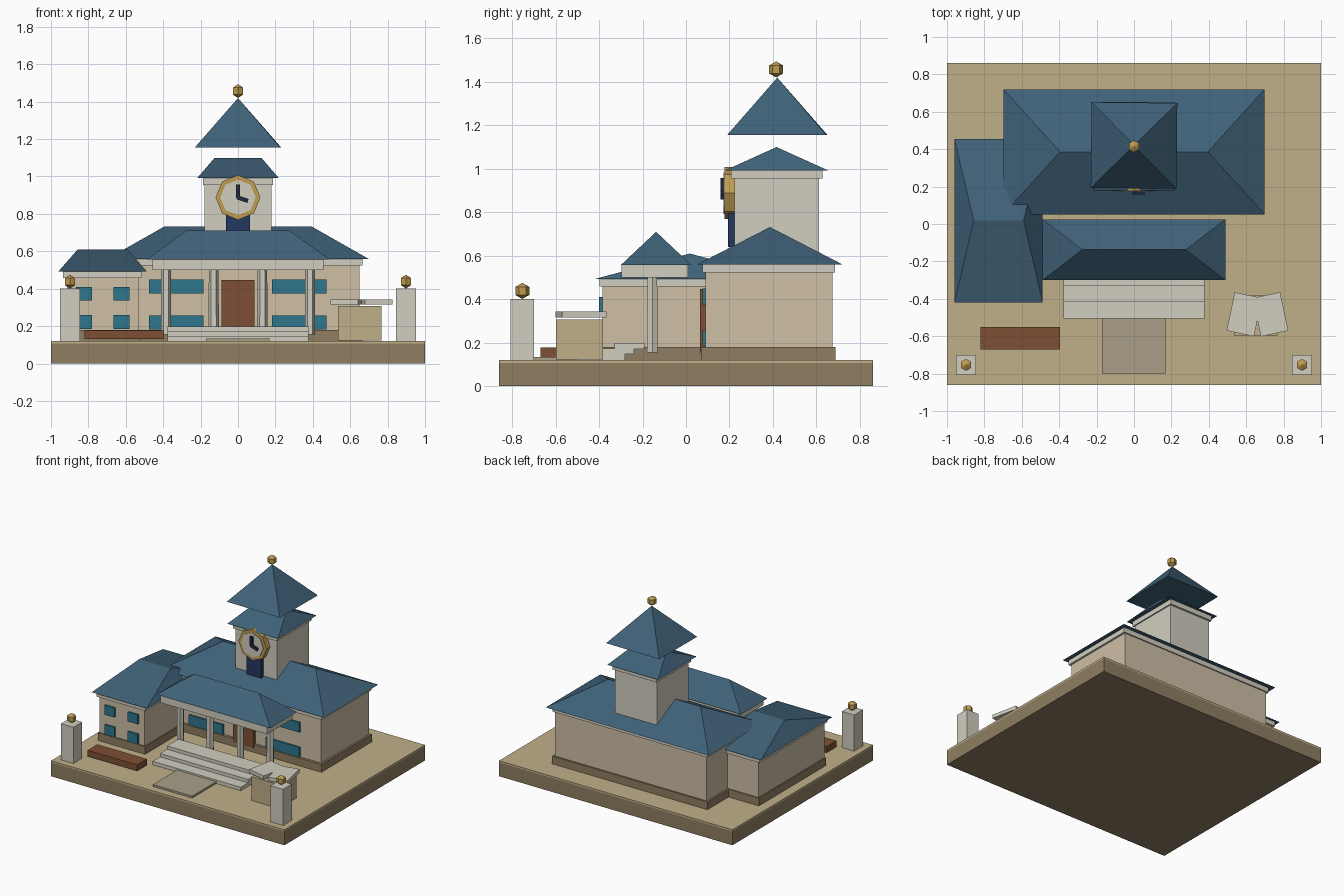
import bpy, bmesh, math
from mathutils import Matrix, Vector

if "Cube" in bpy.data.objects:
    bpy.data.objects.remove(bpy.data.objects["Cube"])


def mat(name, r, g, b):
    m = bpy.data.materials.new(name)
    m.diffuse_color = [*((c / 255) ** 2.2 for c in (r, g, b)), 1]
    m.use_nodes = True
    m.node_tree.nodes["Principled BSDF"].inputs["Base Color"].default_value = m.diffuse_color
    return m


ROOF = mat("slate_blue", 66, 98, 120)
WALL = mat("sand_wall", 205, 190, 165)
CREAM = mat("cream_stone", 208, 205, 190)
BROWN = mat("earth_brown", 142, 125, 98)
TAN = mat("tan_ground", 190, 174, 136)
PATH = mat("path_stone", 168, 158, 135)
WOOD = mat("red_wood", 125, 80, 55)
GLASS = mat("teal_glass", 50, 118, 140)
GOLD = mat("gold", 190, 155, 82)
NAVY = mat("navy", 40, 58, 95)
DARK = mat("dark_hand", 38, 45, 65)


def finish(name, bm, m):
    bmesh.ops.recalc_face_normals(bm, faces=bm.faces[:])
    me = bpy.data.meshes.new(name)
    bm.to_mesh(me)
    bm.free()
    me.materials.append(m)
    ob = bpy.data.objects.new(name, me)
    bpy.context.collection.objects.link(ob)
    return ob


def box(name, x, y, z, m, rot=None):
    """Box from (min, max) ranges, optionally turned about its centre."""
    bm = bmesh.new()
    size = [b - a for a, b in (x, y, z)]
    mid = Vector([(a + b) / 2 for a, b in (x, y, z)])
    bmesh.ops.create_cube(bm, size=1, matrix=Matrix.Translation(mid) @ (rot or Matrix()) @ Matrix.Diagonal((*size, 1)))
    return finish(name, bm, m)


def hip_roof(name, x, y, z, ridge):
    """Hip roof with its ridge along x, halfway across y."""
    bm = bmesh.new()
    ym = (y[0] + y[1]) / 2
    a, b, c, d = [bm.verts.new((px, py, z[0])) for px, py in ((x[0], y[0]), (x[1], y[0]), (x[1], y[1]), (x[0], y[1]))]
    e, f = [bm.verts.new((px, ym, z[1])) for px in ridge]
    for face in ((a, b, f, e), (b, c, f), (c, d, e, f), (d, a, e), (d, c, b, a)):
        bm.faces.new(face)
    return finish(name, bm, ROOF)


def prism(name, loc, r1, r2, depth, sides, m, rot=None):
    bm = bmesh.new()
    bmesh.ops.create_cone(bm, cap_ends=True, segments=sides, radius1=r1, radius2=r2, depth=depth,
                          matrix=Matrix.Translation(loc) @ (rot or Matrix()))
    bmesh.ops.remove_doubles(bm, verts=bm.verts[:], dist=1e-5)
    return finish(name, bm, m)


def finial(name, loc):
    bm = bmesh.new()
    bmesh.ops.create_uvsphere(bm, u_segments=6, v_segments=3, radius=0.037, matrix=Matrix.Translation(loc))
    return finish(name, bm, GOLD)


# Base
box("base", (-1, 1), (-.86, .86), (0, .107), BROWN)
box("ground", (-1, 1), (-.86, .86), (.107, .12), TAN)

# Main hall
box("hall_foundation", (-.665, .665), (.07, .688), (.115, .18), BROWN)
box("hall_walls", (-.65, .65), (.09, .675), (.18, .525), WALL)
box("hall_cornice", (-.665, .665), (.075, .685), (.523, .562), CREAM)
hip_roof("hall_roof", (-.698, .698), (.052, .72), (.56, .732), (-.395, .395))

# Left wing
box("wing_foundation", (-.925, -.52), (-.395, .43), (.115, .18), BROWN)
box("wing_walls", (-.915, -.53), (-.385, .42), (.18, .46), WALL)
box("wing_cornice", (-.935, -.515), (-.398, .435), (.458, .495), CREAM)
hip_roof("wing_roof", (-.96, -.488), (-.42, .455), (.493, .61), (-.857, -.59))

# Windows and door
for z in ((.183, .258), (.375, .45)):
    for x in ((-.475, -.185), (.182, .472)):
        box("hall_window", x, (.075, .095), z, GLASS)
for z in ((.185, .26), (.338, .41)):
    for x in ((-.865, -.78), (-.665, -.58)):
        box("wing_window", x, (-.4, -.38), z, GLASS)
box("door", (-.088, .088), (.065, .095), (.155, .447), WOOD)

# Portico with six-sided columns
box("portico_beam", (-.458, .458), (-.297, .01), (.5, .56), CREAM)
hip_roof("portico_roof", (-.488, .488), (-.3, .025), (.557, .71), (-.277, .277))
for x in (-.385, -.13, .13, .385):
    prism("column", (x, -.155, .328), .028, .026, .345, 6, CREAM, Matrix.Rotation(math.pi / 2, 4, 'Z'))

# Overlapping step slabs and path
for y0, y1, z0, z1 in ((-.505, -.28, .117, .147), (-.415, -.24, .147, .173), (-.33, -.19, .172, .199)):
    box("step", (-.377, .377), (y0, y1), (z0, z1), CREAM)
box("path", (-.17, .168), (-.8, -.5), (.118, .135), PATH)

# Clock tower
box("tower_walls", (-.178, .178), (.222, .612), (.56, .96), CREAM)
box("tower_cornice", (-.188, .188), (.208, .628), (.955, .995), CREAM)
hip_roof("tower_roof", (-.217, .217), (.18, .653), (.993, 1.1), (-.125, .125))
box("tower_panel", (-.064, .064), (.193, .222), (.64, .8), NAVY)
prism("spire", (0, .42, 1.287), .324, 0, .265, 4, ROOF, Matrix.Rotation(math.radians(44.4), 4, 'Z'))
finial("spire_finial", (0, .415, 1.457))

# Clock
face_on = Matrix.Rotation(math.pi / 2, 4, 'X')
prism("clock_rim", (0, .2, .888), .12, .12, .045, 8, GOLD, face_on)
prism("clock_face", (0, .185, .888), .095, .095, .025, 8, CREAM, face_on)
box("clock_minute_hand", (-.011, .011), (.158, .174), (.885, .957), DARK)
box("clock_hour_hand", (-.005, .055), (.158, .174), (.868, .89), DARK, Matrix.Rotation(math.radians(18), 4, 'Y'))

# Gate posts
for x in (-.898, .898):
    box("gate_post", (x - .053, x + .053), (-.807, -.7), (.118, .4), CREAM)
    finial("gate_finial", (x, -.753, .438))

# Planter, and an open book on a pedestal
box("planter", (-.82, -.395), (-.67, -.55), (.13, .177), WOOD)
box("pedestal", (.535, .768), (-.597, -.382), (.122, .307), TAN)
for s in (-1, 1):
    cx = .66 + s * .07
    box("book_page", (cx - .075, cx + .075), (-.588, -.378), (.315, .343), CREAM,
        Matrix.Rotation(math.radians(12 * s), 4, 'Z'))
